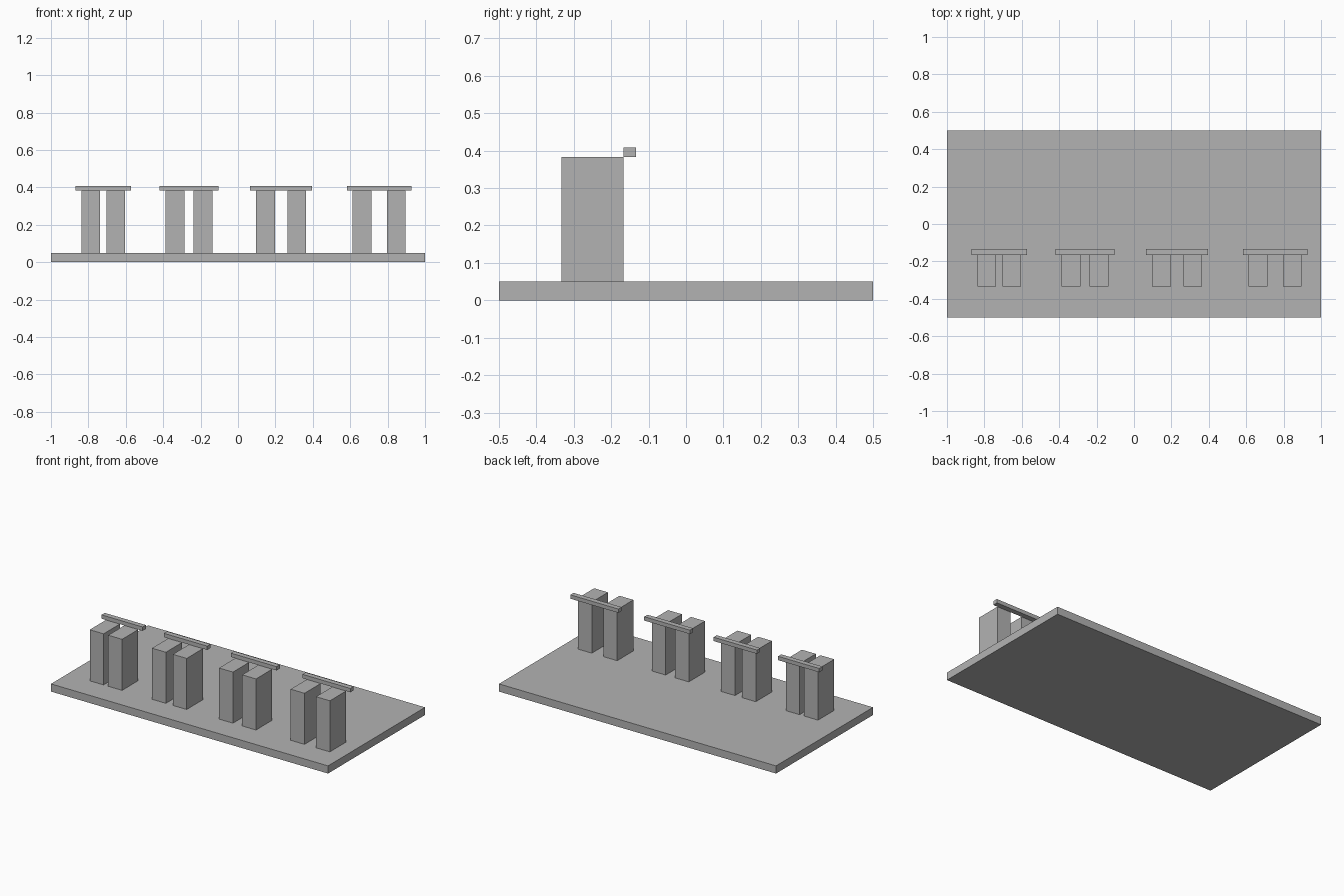
import bpy

cube = bpy.data.objects.get("Cube")
if cube:
    bpy.data.objects.remove(cube, do_unlink=True)

grey = bpy.data.materials.new("plain grey")
grey.use_nodes = True
colour = (0.45, 0.45, 0.45, 1)
grey.diffuse_color = colour
grey.node_tree.nodes["Principled BSDF"].inputs["Base Color"].default_value = colour


def box(name, x, y, z):
    """Axis-aligned box from (low, high) ranges."""
    ranges = (x, y, z)
    bpy.ops.mesh.primitive_cube_add(size=1, location=[(a + b) / 2 for a, b in ranges])
    obj = bpy.context.object
    obj.name = name
    obj.scale = [b - a for a, b in ranges]
    bpy.ops.object.transform_apply(location=False, rotation=False, scale=True)
    obj.data.materials.append(grey)
    return obj


BASE_TOP, POST_TOP, BAR_TOP = 0.05, 0.3833, 0.4083
POST_FRONT, POST_BACK, BAR_BACK = -0.3333, -0.1667, -0.1333
POST_WIDTH, OVERHANG = 0.1, 0.0317

# Ground slab
box("base_slab", (-1, 1), (-0.5, 0.5), (0, BASE_TOP))

# Pairs of posts whose gap widens to the left, each with a bar behind the top
pairs = [(-0.72, 0.0333), (-0.262, 0.05), (0.23, 0.0667), (0.755, 0.0833)]
for number, (centre, gap) in enumerate(pairs, 1):
    inner, outer = gap / 2, gap / 2 + POST_WIDTH
    for side, x in (("right", (centre - outer, centre - inner)),
                    ("left", (centre + inner, centre + outer))):
        box(f"{side}_post_{number}", x, (POST_FRONT, POST_BACK), (BASE_TOP, POST_TOP))
    reach = outer + OVERHANG
    box(f"cross_bar_{number}", (centre - reach, centre + reach),
        (POST_BACK, BAR_BACK), (POST_TOP, BAR_TOP))
